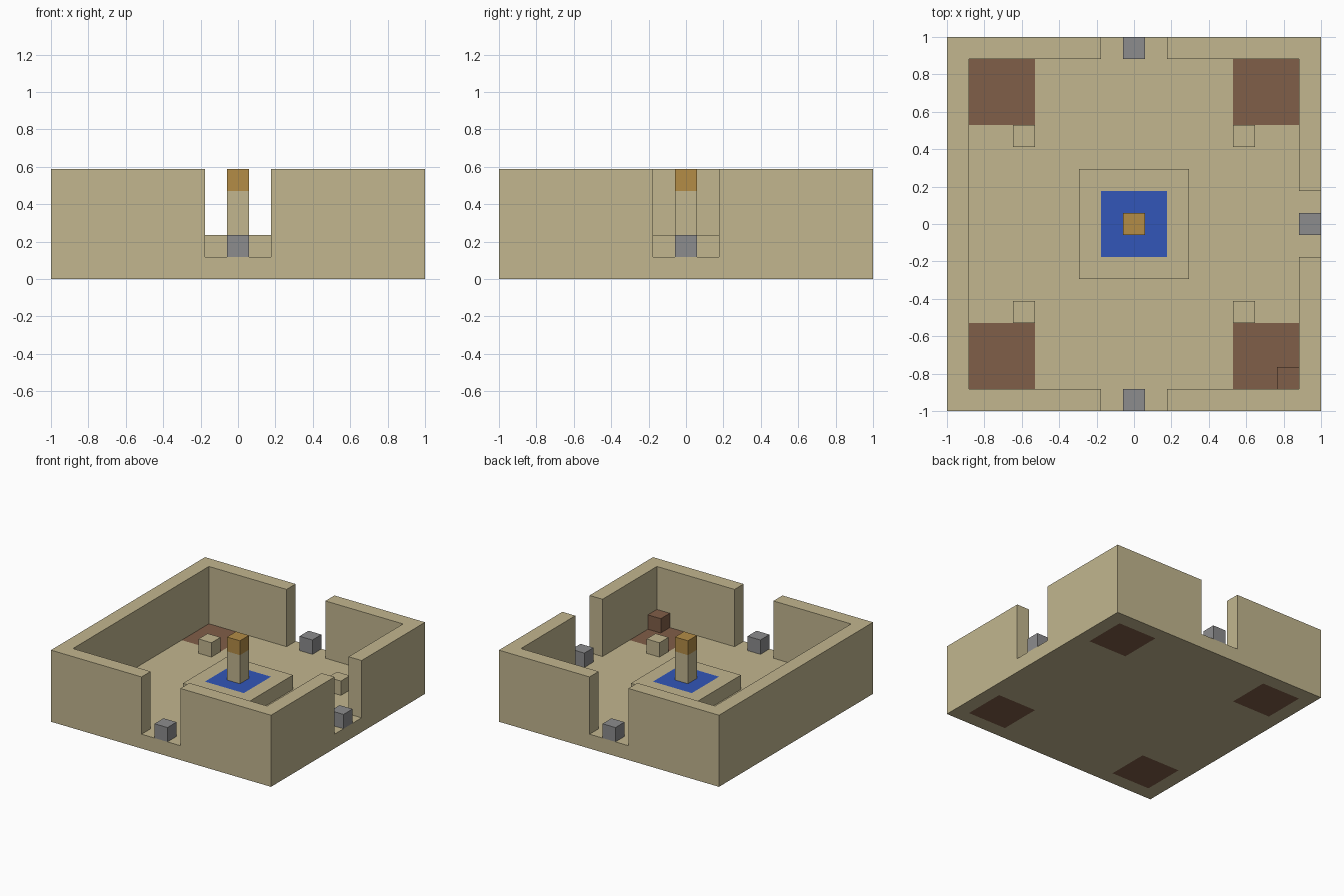
import bpy, bmesh
from mathutils import Vector

cube = bpy.data.objects.get("Cube")
if cube:
    bpy.data.objects.remove(cube, do_unlink=True)

U = 2 / 17  # one block


def material(name, srgb):
    lin = [((c / 255 + 0.055) / 1.055) ** 2.4 for c in srgb]
    m = bpy.data.materials.new(name)
    m.use_nodes = True
    m.diffuse_color = (*lin, 1)
    m.node_tree.nodes["Principled BSDF"].inputs["Base Color"].default_value = (*lin, 1)
    return m


SAND = material("sandstone", (194, 182, 143))
BROWN = material("brown_earth", (128, 94, 72))
BLUE = material("water_blue", (50, 86, 184))
GOLD = material("gold", (179, 140, 70))
GREY = material("grey_stone", (140, 140, 141))


def finish(bm, name, mats):
    bmesh.ops.recalc_face_normals(bm, faces=bm.faces)
    mesh = bpy.data.meshes.new(name)
    bm.to_mesh(mesh)
    bm.free()
    for m in mats:
        mesh.materials.append(m)
    obj = bpy.data.objects.new(name, mesh)
    bpy.context.collection.objects.link(obj)
    return obj


def prism(name, outline, z0, z1, mats, cuts=(), rule=None):
    """Extrude an outline in block units; cuts are (axis, position) seams,
    and rule picks the material from a face centre and normal."""
    bm = bmesh.new()
    base = bm.faces.new([bm.verts.new((x * U, y * U, z0 * U)) for x, y in outline])
    ext = bmesh.ops.extrude_face_region(bm, geom=[base], use_keep_orig=True)
    top = [v for v in ext["geom"] if isinstance(v, bmesh.types.BMVert)]
    bmesh.ops.translate(bm, verts=top, vec=(0, 0, (z1 - z0) * U))
    for axis, pos in cuts:
        normal = Vector((0, 0, 0))
        normal[axis] = 1
        bmesh.ops.bisect_plane(bm, geom=bm.verts[:] + bm.edges[:] + bm.faces[:],
                               plane_co=normal * pos * U, plane_no=normal)
    bmesh.ops.recalc_face_normals(bm, faces=bm.faces)
    if rule:
        for f in bm.faces:
            f.material_index = int(rule(f.calc_center_median() / U, f.normal))
    return finish(bm, name, mats)


def block(name, x, y, half, z0, z1, mats, **kw):
    outline = [(x - half, y - half), (x + half, y - half),
               (x + half, y + half), (x - half, y + half)]
    return prism(name, outline, z0, z1, mats, **kw)


# Floor slab with a brown patch in each inner corner
patch_cuts = [(a, s * p) for a in (0, 1) for s in (-1, 1) for p in (4.5, 7.5)]
block("floor", 0, 0, 8.5, 0, 1, [SAND, BROWN], cuts=patch_cuts,
      rule=lambda c, n: abs(n.z) > 0.5 and all(4.5 < abs(v) < 7.5 for v in c.xy))

# Walls: unbroken on the right side, doorways in the other three
prism("right_wall", [(-1.5, -8.5), (-8.5, -8.5), (-8.5, 8.5), (-1.5, 8.5),
                     (-1.5, 7.5), (-7.5, 7.5), (-7.5, -7.5), (-1.5, -7.5)], 1, 5, [SAND])
for side, s in (("front", -1), ("back", 1)):
    corner = [(1.5, 8.5), (8.5, 8.5), (8.5, 1.5), (7.5, 1.5), (7.5, 7.5), (1.5, 7.5)]
    prism(side + "_left_wall", [(x, y * s) for x, y in corner], 1, 5, [SAND])

# Grey block in each doorway
for side, x, y in (("front", 0, -8), ("back", 0, 8), ("left", 8, 0)):
    block(side + "_door_block", x, y, 0.5, 1, 2, [GREY])

# Small stone beside each brown patch
for sx, lr in ((-1, "right"), (1, "left")):
    for sy, fb in ((-1, "front"), (1, "back")):
        block(f"{fb}_{lr}_stone", 5 * sx, 4 * sy, 0.5, 1, 2, [SAND])

# Brown block in the front left corner
block("corner_block", 7, -7, 0.5, 1, 2, [BROWN])

# Central fountain: basin with flush water, and a gold-topped pillar
block("fountain_basin", 0, 0, 2.5, 1, 2, [SAND, BLUE],
      cuts=[(a, p) for a in (0, 1) for p in (-1.5, 1.5)],
      rule=lambda c, n: n.z > 0.5 and max(abs(c.x), abs(c.y)) < 1.5)
block("fountain_pillar", 0, 0, 0.5, 2, 5, [SAND, GOLD], cuts=[(2, 4)],
      rule=lambda c, n: c.z > 4)
